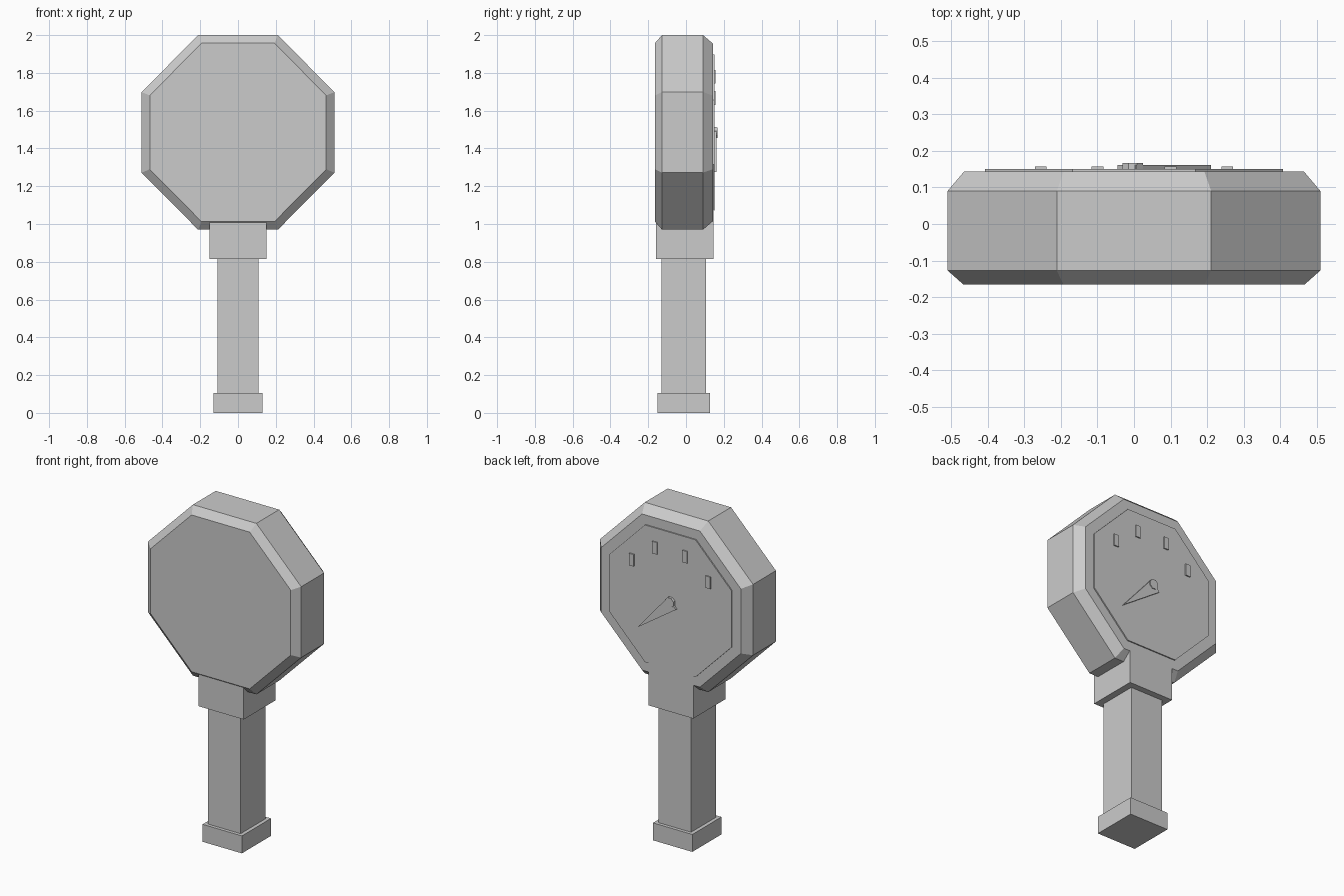
import bpy, bmesh, math

if "Cube" in bpy.data.objects:
    bpy.data.objects.remove(bpy.data.objects["Cube"])

grey = bpy.data.materials.new("light_grey")
grey.diffuse_color = (0.6, 0.6, 0.6, 1)
grey.use_nodes = True
grey.node_tree.nodes["Principled BSDF"].inputs["Base Color"].default_value = grey.diffuse_color
CZ = 1.485  # height of the head centre


def loft(name, rings):
    """Skin a closed solid through (y, [(x, z), ...]) rings, ordered front to back."""
    bm = bmesh.new()
    loops = [[bm.verts.new((x, y, z)) for x, z in pts] for y, pts in rings]
    n = len(loops[0])
    for a, b in zip(loops, loops[1:]):
        for i in range(n):
            j = (i + 1) % n
            bm.faces.new((a[i], a[j], b[j], b[i]))
    bm.faces.new(loops[0])
    bm.faces.new(loops[-1])
    bmesh.ops.recalc_face_normals(bm, faces=bm.faces)
    me = bpy.data.meshes.new(name)
    bm.to_mesh(me)
    bm.free()
    me.materials.append(grey)
    ob = bpy.data.objects.new(name, me)
    bpy.context.collection.objects.link(ob)
    return ob


def octagon(half_w, half_h, cx=0.0, cz=CZ):
    k = 1 / math.cos(math.pi / 8)
    angles = [math.pi / 8 + i * math.pi / 4 for i in range(8)]
    return [(cx + half_w * k * math.cos(a), cz + half_h * k * math.sin(a)) for a in angles]


def box(name, x0, x1, y0, y1, z0, z1):
    pts = [(x0, z0), (x1, z0), (x1, z1), (x0, z1)]
    return loft(name, [(y0, pts), (y1, pts)])


# Octagonal head with chamfered front and back rims
loft("head", [(-0.165, octagon(0.467, 0.472)), (-0.127, octagon(0.51, 0.515)),
              (0.09, octagon(0.51, 0.515)), (0.143, octagon(0.465, 0.47))])

# Raised dial plate on the back
dial = octagon(0.407, 0.413)
loft("dial", [(0.13, dial), (0.15, dial)])

# Four dial marks, mirrored in pairs
for side in (-1, 1):
    for x, z in ((0.1, 1.78), (0.255, 1.667)):
        cx = side * x
        box("dial_mark", cx - 0.016, cx + 0.016, 0.145, 0.157, z - 0.036, z + 0.036)

# Tapered needle and its hub
needle = [(0.21, 1.275), (0.005, 1.513), (-0.045, 1.448)]
loft("needle", [(0.145, needle), (0.162, needle)])
hub = octagon(0.028, 0.028, -0.004, 1.482)
loft("needle_hub", [(0.145, hub), (0.167, hub)])

# Neck, grip and end cap
box("neck", -0.15, 0.15, -0.16, 0.145, 0.815, 1.07)
box("grip", -0.109, 0.109, -0.13, 0.107, 0.09, 0.83)
box("end_cap", -0.131, 0.131, -0.15, 0.127, 0.0, 0.105)
